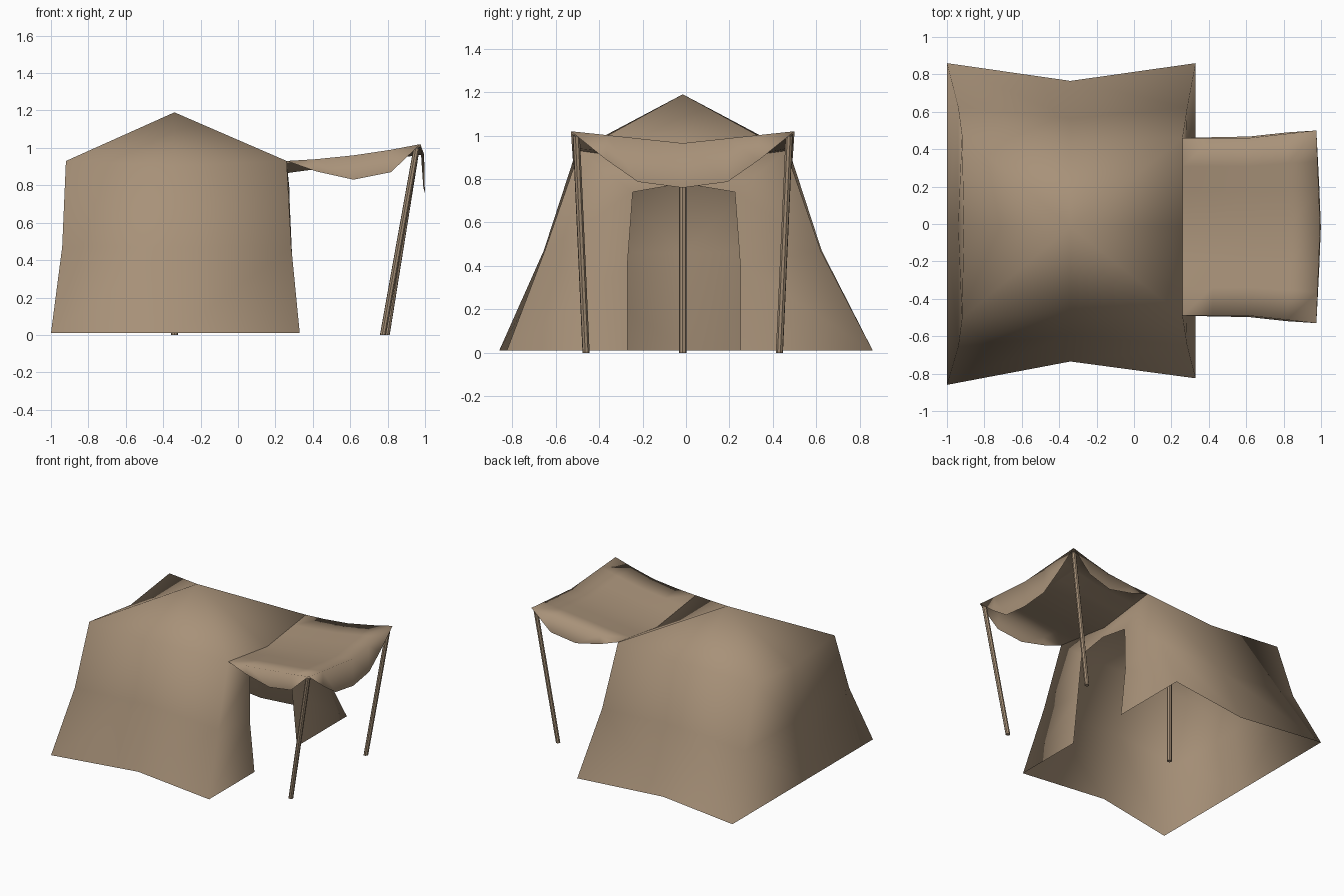
import bpy, bmesh
from mathutils import Vector

if "Cube" in bpy.data.objects:
    bpy.data.objects.remove(bpy.data.objects["Cube"])

canvas = bpy.data.materials.new("tan_canvas")
canvas.diffuse_color = (0.39, 0.285, 0.19, 1)
canvas.use_nodes = True
canvas.node_tree.nodes["Principled BSDF"].inputs["Base Color"].default_value = canvas.diffuse_color
SHIFT = -0.015  # the tent sits slightly off the y axis


def finish(bm, name, inside=None):
    """Merge, face outward from an inner point, smooth shade and link."""
    bmesh.ops.remove_doubles(bm, verts=bm.verts, dist=0.0005)
    bm.normal_update()
    if inside:
        for f in bm.faces:
            if f.normal.dot(f.calc_center_median() - Vector(inside)) < 0:
                f.normal_flip()
    for f in bm.faces:
        f.smooth = True
    mesh = bpy.data.meshes.new(name)
    bm.to_mesh(mesh)
    bm.free()
    mesh.materials.append(canvas)
    ob = bpy.data.objects.new(name, mesh)
    bpy.context.collection.objects.link(ob)
    return ob


def face(bm, pts):
    bm.faces.new([bm.verts.new(p) for p in pts])


def strip(bm, a, b):
    """Quads between two matching rows of points; skip collapsed corners."""
    for i in range(len(a) - 1):
        pts = []
        for p in (a[i], a[i + 1], b[i + 1], b[i]):
            if all((Vector(p) - Vector(q)).length > 0.001 for q in pts):
                pts.append(p)
        if len(pts) > 2:
            face(bm, pts)


# Tent body: side walls, back wall, split front wall and sagging peaked roof
bm = bmesh.new()
peak = (-0.34, SHIFT, 1.19)
back_mid = [(-1, 0, 0.01), (-0.94, SHIFT, 0.46), (-0.91, SHIFT, 0.875)]
lintel_mid, eave_mid = (0.275, SHIFT, 0.78), (0.26, SHIFT, 0.865)
for s in (-1, 1):
    front_base = 0.86 if s > 0 else 0.825
    side_base = 0.765 if s > 0 else 0.735
    back = [(-1, s * 0.86, 0.01), (-0.94, s * 0.64 + SHIFT, 0.47),
            (-0.92, s * 0.49 + SHIFT, 0.93)]
    side = [(-0.34, s * side_base, 0.01), (-0.34, s * 0.58 + SHIFT, 0.47),
            (-0.34, s * 0.455 + SHIFT, 0.905)]
    front = [(0.33, s * front_base, 0.01), (0.285, s * 0.635 + SHIFT, 0.47),
             (0.26, s * 0.475 + SHIFT, 0.93)]
    door = [(0.33, s * 0.26 - 0.01, 0.01), (0.29, s * 0.26 - 0.01, 0.40),
            (0.275, s * 0.235 - 0.01, 0.74)]
    strip(bm, back_mid, back)
    strip(bm, back, side)
    strip(bm, side, front)
    strip(bm, front, door)
    face(bm, [front[2], door[2], lintel_mid, eave_mid])
    eave = [back_mid[2], back[2], side[2], front[2], eave_mid]
    for a, b in zip(eave, eave[1:]):
        face(bm, [a, b, peak])
finish(bm, "tent_body", (-0.34, 0, 0.4))

# Awning: sagging sheet with scalloped valances on three edges
U = (0, 0.22, 0.5, 0.78, 1)
F = (-1, -0.68, -0.4, 0, 0.4, 0.68, 1)
side_drop = (0, 0.065, 0.13, 0.12, 0)
front_drop = (0, 0.115, 0.2, 0.205, 0.2, 0.115, 0)


def sheet(u, f):
    edge_z = 0.93 + 0.03 * u + 0.06 * u * u
    mid_z = 0.865 + 0.1 * u
    half = 0.475 + 0.04 * max(0, 2 * u - 1)
    return (0.26 + 0.715 * u + 0.02 * u * (1 - abs(f)),
            f * half + SHIFT, mid_z + (edge_z - mid_z) * abs(f))


bm = bmesh.new()
rows = [[sheet(u, f) for f in F] for u in U]
for a, b in zip(rows, rows[1:]):
    strip(bm, a, b)
for s, col in ((-1, 0), (1, -1)):
    top = [r[col] for r in rows]
    strip(bm, top, [(x, y + s * 0.06 * d, z - d)
                    for (x, y, z), d in zip(top, side_drop)])
strip(bm, rows[-1], [(x + 0.02 * d, y, z - d)
                     for (x, y, z), d in zip(rows[-1], front_drop)])
finish(bm, "awning", (0.62, 0, 0.5))


# Poles: two leaning awning poles and the central tent pole
def pole(name, foot, top, radius):
    foot, top = Vector(foot), Vector(top)
    axis = top - foot
    bm = bmesh.new()
    bmesh.ops.create_cone(bm, cap_ends=True, segments=8, radius1=radius,
                          radius2=radius, depth=axis.length)
    bm.transform(axis.to_track_quat('Z', 'Y').to_matrix().to_4x4())
    bmesh.ops.translate(bm, verts=bm.verts, vec=(foot + top) / 2)
    for v in bm.verts:  # cut the foot flat on the ground
        if v.co.z < 0.1:
            v.co.z = 0
    ob = finish(bm, name)
    with bpy.context.temp_override(object=ob, active_object=ob,
                                   selected_objects=[ob],
                                   selected_editable_objects=[ob]):
        bpy.ops.object.shade_smooth_by_angle()


pole("awning_pole_front", (0.775, -0.46, 0), (0.955, -0.505, 1.0), 0.017)
pole("awning_pole_back", (0.795, 0.43, 0), (0.955, 0.475, 1.0), 0.017)
pole("center_pole", (-0.34, SHIFT, 0), (-0.34, SHIFT, 1.17), 0.018)
